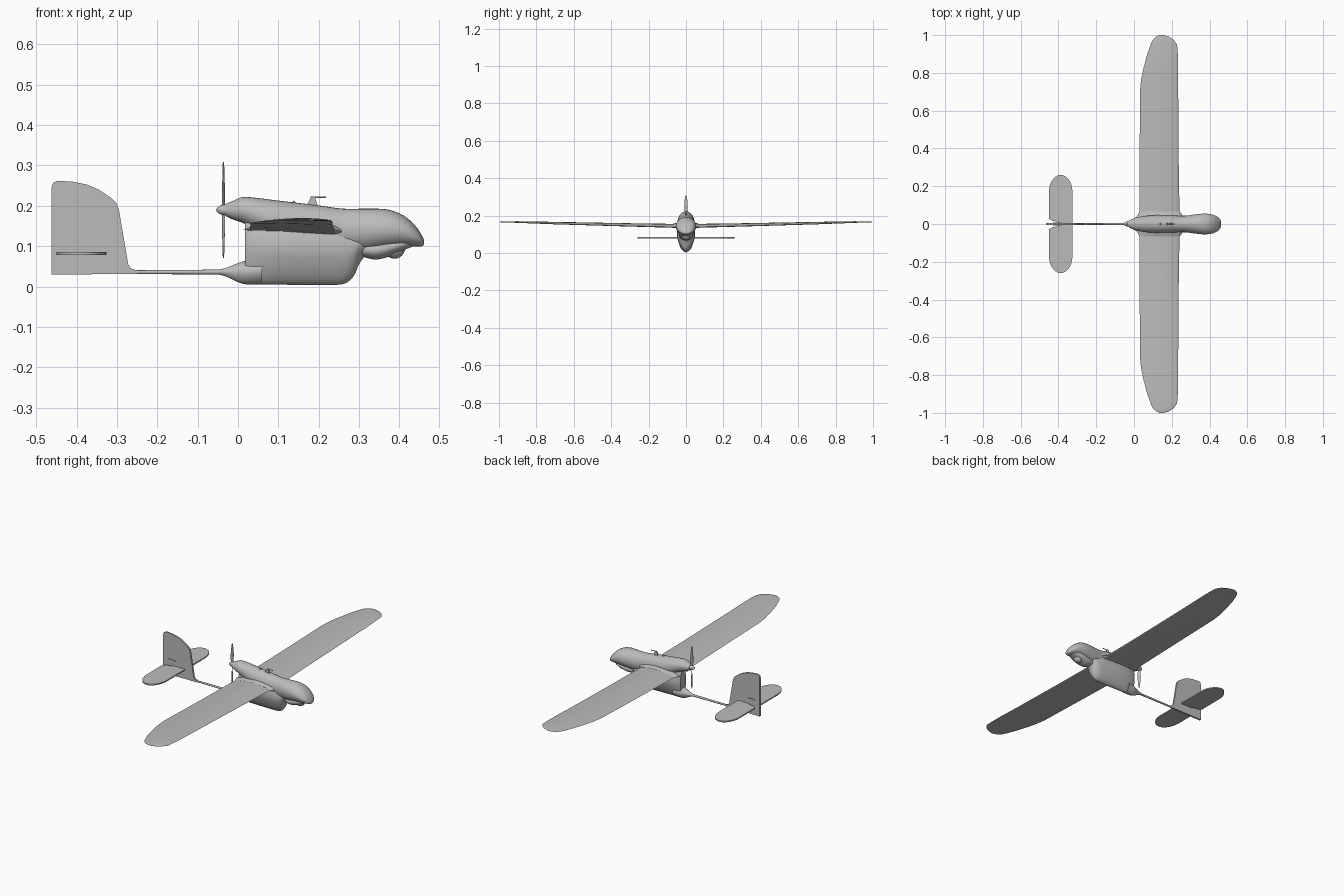
import bpy, bmesh, math
from mathutils import Vector

cube = bpy.data.objects.get("Cube")
if cube:
    bpy.data.objects.remove(cube)

grey = bpy.data.materials.new("plain grey")
grey.use_nodes = True
COLOUR = (0.5, 0.5, 0.5, 1)
grey.diffuse_color = COLOUR
grey.node_tree.nodes["Principled BSDF"].inputs["Base Color"].default_value = COLOUR


def finish(name, bm, angle=40):
    bmesh.ops.recalc_face_normals(bm, faces=bm.faces)
    mesh = bpy.data.meshes.new(name)
    bm.to_mesh(mesh)
    bm.free()
    mesh.materials.append(grey)
    ob = bpy.data.objects.new(name, mesh)
    bpy.context.collection.objects.link(ob)
    bpy.ops.object.select_all(action='DESELECT')
    ob.select_set(True)
    bpy.context.view_layer.objects.active = ob
    bpy.ops.object.shade_smooth_by_angle(angle=math.radians(angle))
    return ob


def loft(name, rings, angle=40):
    """Skin a list of equal-length closed rings and cap both ends."""
    bm = bmesh.new()
    loops = [[bm.verts.new(p) for p in ring] for ring in rings]
    n = len(loops[0])
    for a, b in zip(loops, loops[1:]):
        for i in range(n):
            j = (i + 1) % n
            bm.faces.new((a[i], a[j], b[j], b[i]))
    bm.faces.new(loops[0])
    bm.faces.new(loops[-1])
    return finish(name, bm, angle)


def smooth_stations(stations, steps=4):
    """Catmull-Rom interpolation between stations."""
    vs = [Vector(s) for s in stations]
    out = []
    for i in range(len(vs) - 1):
        p0, p1, p2, p3 = vs[max(i - 1, 0)], vs[i], vs[i + 1], vs[min(i + 2, len(vs) - 1)]
        for k in range(steps):
            t = k / steps
            m1, m2 = (p2 - p0) / 2, (p3 - p1) / 2
            out.append(p1 * (2*t**3 - 3*t*t + 1) + m1 * (t**3 - 2*t*t + t)
                       + p2 * (3*t*t - 2*t**3) + m2 * (t**3 - t*t))
    return out + [vs[-1]]


def body(name, stations, taper=0.0, n=32):
    """Stations are (x, bottom, top, half width); taper narrows the belly."""
    rings = []
    for x, lo, hi, w in stations:
        ring = []
        for i in range(n):
            a = math.tau * i / n
            s = math.sin(a)
            ring.append((x, w * math.cos(a) * (1 + taper * min(s, 0)),
                         (lo + hi) / 2 + (hi - lo) / 2 * s))
        rings.append(ring)
    return loft(name, rings)


def plate(name, outline, place, offset):
    """Extrude a flat outline; place maps (a, b) to 3D, offset is thickness."""
    return loft(name, [[place(a, b) - offset / 2 for a, b in outline],
                       [place(a, b) + offset / 2 for a, b in outline]], 30)


# Upper pod, from motor mount to drooping nose
pod = [(-.03, .174, .205, .016), (-.01, .165, .213, .026), (.018, .155, .222, .036),
       (.10, .115, .213, .046), (.20, .095, .201, .046), (.26, .088, .193, .043),
       (.32, .088, .193, .050), (.37, .094, .191, .055), (.41, .098, .176, .051),
       (.44, .099, .150, .040), (.456, .100, .126, .024), (.461, .105, .115, .008)]
body("upper_pod", smooth_stations(pod))

# Deep lower hull
hull = [(.017, .006, .175, .026), (.03, .005, .18, .034), (.08, .005, .18, .045),
        (.16, .004, .18, .049), (.24, .004, .175, .047), (.27, .010, .165, .044),
        (.288, .028, .158, .041), (.30, .055, .150, .038), (.315, .075, .14, .032),
        (.34, .092, .13, .022)]
body("lower_hull", smooth_stations(hull), taper=0.3)

# Tail cone and boom
cone = [(-.05, .030, .042, .006), (-.03, .025, .046, .010), (0, .011, .058, .020),
        (.02, .006, .064, .027), (.06, .006, .07, .034)]
body("tail_cone", smooth_stations(cone), taper=0.2)
body("tail_boom", [(-.30, .031, .040, .0045), (-.04, .030, .042, .006)], n=12)


# Wing with cambered section; stations are (y, trailing x, leading x, z, thickness)
def airfoil(y, te, le, z, thick, n=12):
    def point(t, side):
        h = 2.6 * thick * (math.sqrt(t) * .6 - .25 * t - .35 * t * t)
        camber = .22 * thick * math.sin(math.pi * t) + .05 * thick * t
        return (le + (te - le) * t, y, z + camber + side * h * .5)
    ts = [(1 - math.cos(math.pi * i / n)) / 2 for i in range(n + 1)]
    return ([point(t, 1) for t in ts] + [point(t, -1) for t in reversed(ts[1:-1])])


half = [(0, .028, .243, .138, .034), (.06, .028, .241, .139, .032),
        (.30, .030, .237, .145, .027), (.70, .031, .234, .156, .020),
        (.76, .037, .234, .158, .018), (.82, .049, .234, .160, .016),
        (.90, .070, .232, .163, .013), (.95, .088, .228, .164, .010),
        (.975, .100, .210, .165, .007), (.99, .114, .188, .165, .005),
        (1.0, .135, .160, .165, .002)]
span = [(-s[0],) + s[1:] for s in reversed(half[1:])] + half
loft("wing", [airfoil(*s) for s in span], 50)

# Wing root fairings
for side, label in ((1, "left"), (-1, "right")):
    loft(label + "_wing_fairing",
         [airfoil(side * .035, .012, .262, .137, .060),
          airfoil(side * .052, .022, .252, .138, .045),
          airfoil(side * .066, .028, .243, .139, .033)], 50)

# Vertical fin
fin = [(-.462, .03), (-.462, .245), (-.458, .257), (-.448, .262), (-.41, .260),
       (-.375, .253), (-.345, .240), (-.315, .220), (-.302, .208), (-.295, .19),
       (-.272, .055), (-.266, .045), (-.25, .04), (-.25, .031)]
plate("fin", fin, lambda a, b: Vector((a, 0, b)), Vector((0, .010, 0)))

# Tailplane halves with rounded tips and a rear notch for the rudder
for side, label in ((1, "left"), (-1, "right")):
    outline = [(-.326, 0), (-.326, .17)]
    outline += [(-.388 + .062 * math.cos(a), .17 + .09 * math.sin(a))
                for a in [math.pi * i / 14 for i in range(1, 14)]]
    outline += [(-.45, .17), (-.45, .028), (-.43, .016), (-.40, .012), (-.40, 0)]
    plate(label + "_tailplane", outline,
          lambda a, b: Vector((a, side * b, .082)), Vector((0, 0, .007)))
    # Hinge pads on the fin
    plate(label + "_fin_pad", [(-.43, .114), (-.43, .118), (-.385, .118), (-.385, .114)],
          lambda a, b: Vector((a, side * .006, b)), Vector((0, .004, 0)))

# Propeller: spinner and two twisted blades
PX, PZ = -.036, .190
body("spinner", [(-.054, PZ - .002, PZ + .002, .002), (-.050, PZ - .007, PZ + .007, .007),
                 (-.042, PZ - .012, PZ + .012, .012), (-.029, PZ - .014, PZ + .014, .014)], n=20)
for side, label in ((1, "upper"), (-1, "lower")):
    rings = []
    for r, chord, twist in ((.006, .006, 60), (.025, .010, 45), (.055, .011, 30),
                            (.09, .008, 20), (.112, .004, 14), (.119, .001, 12)):
        tw = math.radians(twist)
        ring = []
        for i in range(10):
            a = math.tau * i / 10
            u, v = chord * math.cos(a), .0018 * math.sin(a)
            ring.append((PX + u * math.sin(tw) * .6 + v * math.cos(tw),
                         side * (u * math.cos(tw) - v * math.sin(tw)), PZ + side * r))
        rings.append(ring)
    loft(label + "_blade", rings)

# Probe on the back: swept strut with a thin forward tube
strut = [(.158, .200), (.172, .205), (.180, .220), (.190, .224), (.192, .217), (.198, .200)]
plate("probe_strut", strut, lambda a, b: Vector((a, 0, b)), Vector((0, .008, 0)))
body("probe_tube", [(.18, .219, .223, .002), (.218, .219, .223, .002)], n=8)
body("back_knob", [(.134, .203, .208, .003), (.138, .203, .213, .005),
                   (.144, .203, .208, .003)], n=10)

# Camera bay collar and ball under the nose
bay = [(.30, .078, .10, .015), (.315, .072, .11, .030), (.345, .067, .115, .036),
       (.385, .078, .12, .038), (.42, .094, .12, .030), (.435, .10, .115, .012)]
body("camera_bay", smooth_stations(bay))
bm = bmesh.new()
bmesh.ops.create_uvsphere(bm, u_segments=20, v_segments=12, radius=.026)
bmesh.ops.translate(bm, verts=bm.verts, vec=(.388, 0, .095))
finish("camera_ball", bm)
